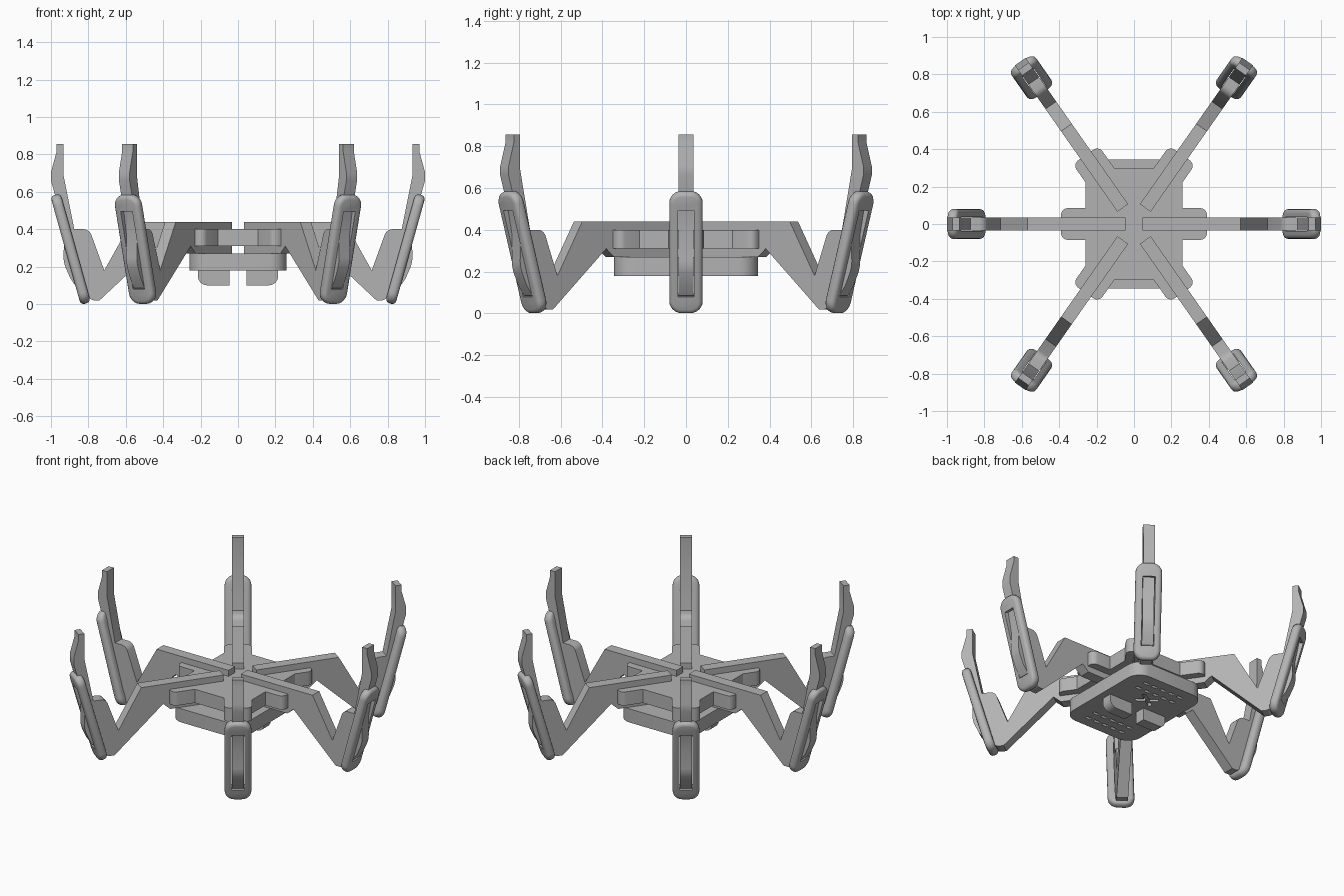
import bpy, bmesh
from math import radians, cos, sin
from mathutils import Matrix, Vector

old = bpy.data.objects.get("Cube")
if old:
    bpy.data.objects.remove(old, do_unlink=True)

grey = bpy.data.materials.new("plain grey")
grey.use_nodes = True
COLOUR = (0.45, 0.45, 0.45, 1)
grey.diffuse_color = COLOUR
grey.node_tree.nodes["Principled BSDF"].inputs["Base Color"].default_value = COLOUR


def prism(name, pts, depth, axis="z", base=0.0, rounds=None, segs=4):
    """Extrude a 2D outline along z or (centred) along y; rounds = {corner: radius}."""
    out = []
    n = len(pts)
    for i, p in enumerate(pts):
        r = (rounds or {}).get(i, 0)
        p = Vector(p)
        if not r:
            out.append(p)
            continue
        a = p + (Vector(pts[i - 1]) - p).normalized() * r
        b = p + (Vector(pts[(i + 1) % n]) - p).normalized() * r
        c = a + b - p
        for k in range(segs + 1):
            t = radians(90 * k / segs)
            out.append(c + (a - c) * cos(t) + (b - c) * sin(t))
    bm = bmesh.new()
    if axis == "z":
        vs = [bm.verts.new((p.x, p.y, base)) for p in out]
        step = Vector((0, 0, depth))
    else:
        vs = [bm.verts.new((p.x, -depth / 2, p.y)) for p in out]
        step = Vector((0, depth, 0))
    face = bm.faces.new(vs)
    ext = bmesh.ops.extrude_face_region(bm, geom=[face])
    bmesh.ops.translate(bm, vec=step, verts=[v for v in ext["geom"] if isinstance(v, bmesh.types.BMVert)])
    bmesh.ops.recalc_face_normals(bm, faces=bm.faces)
    me = bpy.data.meshes.new(name)
    bm.to_mesh(me)
    bm.free()
    me.materials.append(grey)
    ob = bpy.data.objects.new(name, me)
    bpy.context.collection.objects.link(ob)
    return ob


def rect(x0, x1, y0, y1):
    return [(x0, y0), (x1, y0), (x1, y1), (x0, y1)]


def activate(ob):
    bpy.ops.object.select_all(action="DESELECT")
    ob.select_set(True)
    bpy.context.view_layer.objects.active = ob


def combine(ob, other, operation):
    """Boolean with another object, which is then removed."""
    mod = ob.modifiers.new("cut", "BOOLEAN")
    mod.operation, mod.object, mod.solver = operation, other, "EXACT"
    activate(ob)
    bpy.ops.object.modifier_apply(modifier=mod.name)
    bpy.data.objects.remove(other, do_unlink=True)


def smooth(ob):
    activate(ob)
    bpy.ops.object.shade_smooth_by_angle(angle=radians(35))


# Placement of the six legs: heading and radial offset
DIAG = 55
LEGS = [("left", 0, 0), ("right", 180, 0), ("back_left", DIAG, 0.06), ("back_right", 180 - DIAG, 0.06),
        ("front_left", -DIAG, 0.06), ("front_right", 180 + DIAG, 0.06)]


def placement(angle, offset):
    return Matrix.Rotation(radians(angle), 4, "Z") @ Matrix.Translation((offset, 0, 0))


# Upper plate with a rounded socket tab for each leg
plate = prism("upper_plate", rect(-0.26, 0.26, -0.3, 0.3), 0.09, base=0.31)
for side, angle, offset in LEGS:
    tab = prism("tab", rect(0, 0.39, -0.085, 0.085), 0.09, base=0.31, rounds={1: 0.035, 2: 0.035})
    tab.data.transform(placement(angle, offset))
    combine(plate, tab, "UNION")
smooth(plate)

# Lower body with small slots in its underside
body = prism("lower_body", rect(-0.26, 0.26, -0.345, 0.345), 0.09, base=0.18,
             rounds={i: 0.09 for i in range(4)}, segs=6)
for y in (-0.27, -0.2, 0.2, 0.27):
    for i in range(5):
        x = (i - 2) * 0.065
        combine(body, prism("slot", rect(x - 0.02, x + 0.02, y - 0.01, y + 0.01), 0.04, base=0.16), "DIFFERENCE")
for angle in (35, -35):
    slot = prism("slot", rect(-0.07, 0.07, -0.012, 0.012), 0.04, base=0.16)
    slot.data.transform(Matrix.Translation((0, 0.12, 0)) @ Matrix.Rotation(radians(angle), 4, "Z"))
    combine(body, slot, "DIFFERENCE")
smooth(body)

# Two rounded fins below the body
for side, s in (("left", 1), ("right", -1)):
    fin = prism(side + "_lower_fin", [(s * 0.045, 0.1), (s * 0.215, 0.1), (s * 0.215, 0.19), (s * 0.045, 0.19)],
                0.07, axis="y", rounds={1: 0.05})
    smooth(fin)

# Leg: thigh, knee and shin in one side profile
LEG = [(0.045, 0.27), (0.385, 0.27), (0.43, 0.31), (0.74, 0.02), (0.785, 0.02), (0.83, 0.08),
       (0.86, 0.085), (0.895, 0.135), (0.933, 0.22), (0.93, 0.37), (0.955, 0.5), (1.0, 0.66),
       (1.0, 0.705), (0.97, 0.815), (0.97, 0.855), (0.933, 0.855), (0.933, 0.69), (0.875, 0.4),
       (0.795, 0.4), (0.715, 0.18), (0.57, 0.44), (0.045, 0.44)]
leg = prism("left_leg", LEG, 0.07, axis="y", rounds={4: 0.015, 8: 0.03, 18: 0.03})
smooth(leg)

# Foot pad: tilted rounded frame with a slot for the shin
pad = prism("left_foot_pad", rect(-0.08, 0.08, -0.302, 0.302), 0.056, base=-0.028,
            rounds={i: 0.06 for i in range(4)}, segs=6)
bevel = pad.modifiers.new("round", "BEVEL")
bevel.width, bevel.segments, bevel.limit_method = 0.022, 3, "ANGLE"
activate(pad)
bpy.ops.object.modifier_apply(modifier=bevel.name)
combine(pad, prism("slot", rect(-0.038, 0.038, -0.215, 0.215), 0.2, base=-0.1), "DIFFERENCE")
stand = Matrix(((0, 0, 1, 0), (1, 0, 0, 0), (0, 1, 0, 0), (0, 0, 0, 1)))
pad.data.transform(Matrix.Translation((0.895, 0, 0.294)) @ Matrix.Rotation(radians(15.6), 4, "Y") @ stand)
smooth(pad)

# Copy the leg and its pad around the body
for part, source in (("leg", leg), ("foot_pad", pad)):
    for side, angle, offset in LEGS[1:]:
        ob = source.copy()
        ob.name = side + "_" + part
        ob.matrix_world = placement(angle, offset)
        bpy.context.collection.objects.link(ob)
